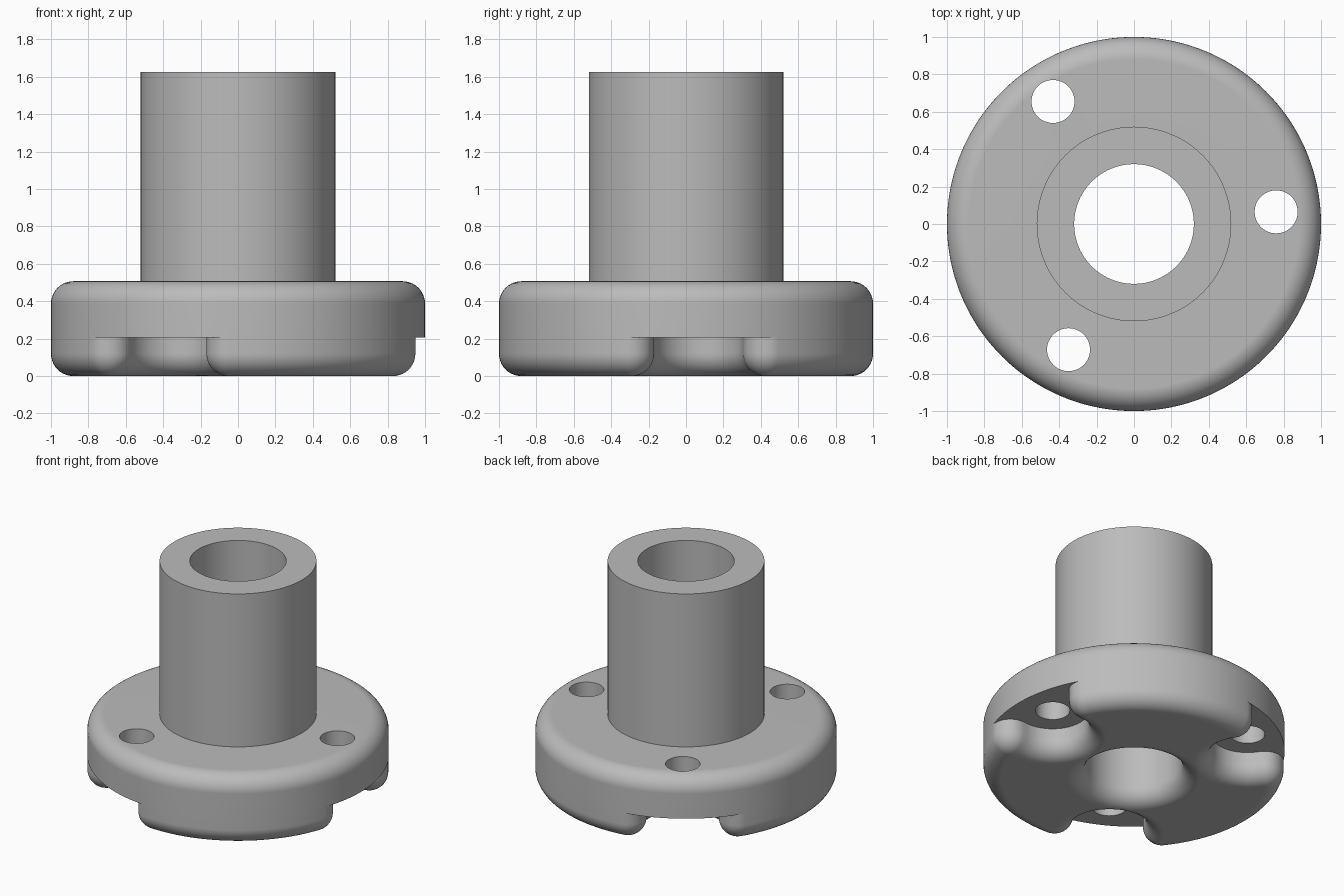
import bpy, bmesh
from math import sin, cos, pi, atan2, sqrt, hypot

cube = bpy.data.objects.get("Cube")
if cube:
    bpy.data.objects.remove(cube, do_unlink=True)

HOLES = [(0.76, 0.065), (-0.433, 0.655), (-0.35, -0.672)]
HOLE_R, BORE_R, TUBE_R = 0.115, 0.32, 0.52
STEP_Z, FLANGE_Z, TOP_Z = 0.205, 0.507, 1.627
SLOT_R, CORNER, FILLET = 0.24, 0.125, 0.12

metal = bpy.data.materials.new("grey metal")
metal.use_nodes = True
GREY = (0.5, 0.5, 0.5, 1)
metal.diffuse_color = GREY
metal.node_tree.nodes["Principled BSDF"].inputs["Base Color"].default_value = GREY


def span(a, b, n):
    return [a + (b - a) * i / n for i in range(n + 1)]


def loft(bm, rings):
    """Join equal-length rings of points with quads; return the vertex rings."""
    vs = [[bm.verts.new(p) for p in ring] for ring in rings]
    for r0, r1 in zip(vs, vs[1:]):
        for i in range(len(r0)):
            j = (i + 1) % len(r0)
            bm.faces.new((r0[i], r0[j], r1[j], r1[i]))
    return vs


def finish(bm, name):
    bmesh.ops.remove_doubles(bm, verts=bm.verts, dist=1e-5)
    bmesh.ops.recalc_face_normals(bm, faces=bm.faces)
    mesh = bpy.data.meshes.new(name)
    bm.to_mesh(mesh)
    bm.free()
    mesh.materials.append(metal)
    ob = bpy.data.objects.new(name, mesh)
    bpy.context.collection.objects.link(ob)
    return ob


def slot_outline(angle, rc):
    """Point and outward normal along one rounded slot that opens at the rim."""
    off = SLOT_R + CORNER
    xc = sqrt((1 - CORNER) ** 2 - off ** 2)
    t = atan2(off, xc)
    pts = [(xc + CORNER * cos(p), -off + CORNER * sin(p), cos(p), sin(p))
           for p in span(-t, pi / 2, 14)]
    pts += [(rc + SLOT_R * cos(p), SLOT_R * sin(p), -cos(p), -sin(p))
            for p in span(-pi / 2, -3 * pi / 2, 32)]
    pts += [(xc + CORNER * cos(p), off + CORNER * sin(p), cos(p), sin(p))
            for p in span(-pi / 2, t, 14)]
    c, s = cos(angle), sin(angle)
    return t, [(x * c - y * s, x * s + y * c, u * c - v * s, u * s + v * c)
               for x, y, u, v in pts]


# Outlines: full rim circle, and the slotted foot below it
slots = sorted((atan2(y, x) % (2 * pi), hypot(x, y)) for x, y in HOLES)
rim, foot, ceilings = [], [], []
for k, (a, rc) in enumerate(slots):
    t, pts = slot_outline(a, rc)
    mouth = span(a - t, a + t, 20)
    nxt = slots[(k + 1) % len(slots)][0] + (2 * pi if k == len(slots) - 1 else 0)
    between = span(a + t, nxt - t, 40)[1:-1]
    ceilings.append((len(foot), len(pts), len(rim), len(mouth)))
    rim += mouth + between
    foot += pts + [(cos(b), sin(b), cos(b), sin(b)) for b in between]

# Flange and tube in one body
bm = bmesh.new()
arc = span(0, pi / 2, 10)
profile = [(1, STEP_Z)]
profile += [(1 - FILLET + FILLET * cos(p), FLANGE_Z - FILLET + FILLET * sin(p)) for p in arc]
profile += [(TUBE_R, FLANGE_Z), (TUBE_R, TOP_Z)]
upper = loft(bm, [[(r * cos(b), r * sin(b), z) for b in rim] for r, z in profile])
bm.faces.new(upper[-1])
steps = [(0, STEP_Z)] + [(FILLET * (1 - cos(p)), FILLET * (1 - sin(p))) for p in arc]
lower = loft(bm, [[(x - u * d, y - v * d, z) for x, y, u, v in foot] for d, z in steps])
bm.faces.new(lower[-1])
# Slot ceilings
for f0, fn, r0, rn in ceilings:
    edge = lower[0][f0:f0 + fn]
    bm.faces.new(edge + upper[0][r0:r0 + rn][::-1])
body = finish(bm, "flanged_tube")


# Bore cutter with a flared mouth, and screw hole cutters
def cutter(name, prof, cx=0, cy=0, n=96):
    bm = bmesh.new()
    turn = span(0, 2 * pi, n)[:-1]
    vs = loft(bm, [[(cx + r * cos(b), cy + r * sin(b), z) for b in turn] for r, z in prof])
    bm.faces.new(vs[0])
    bm.faces.new(vs[-1])
    ob = finish(bm, name)
    ob.hide_render = True
    return ob


flare = [(BORE_R + FILLET * (1 - sin(p)), FILLET * (1 - cos(p))) for p in arc]
cutters = [cutter("bore_cutter", [(BORE_R + FILLET, -0.1)] + flare + [(BORE_R, 2)])]
for x, y in HOLES:
    cutters.append(cutter("screw_hole_cutter", [(HOLE_R, -0.1), (HOLE_R, 1)], x, y, 48))

bpy.ops.object.select_all(action="DESELECT")
bpy.context.view_layer.objects.active = body
body.select_set(True)
for c in cutters:
    mod = body.modifiers.new("cut", "BOOLEAN")
    mod.operation, mod.solver, mod.object = "DIFFERENCE", "EXACT", c
    bpy.ops.object.modifier_apply(modifier=mod.name)
    bpy.data.objects.remove(c, do_unlink=True)

# Smooth rounds, crisp edges
bpy.ops.object.shade_smooth_by_angle(angle=pi / 6)
weighted = body.modifiers.new("weighted normals", "WEIGHTED_NORMAL")
weighted.keep_sharp = True
